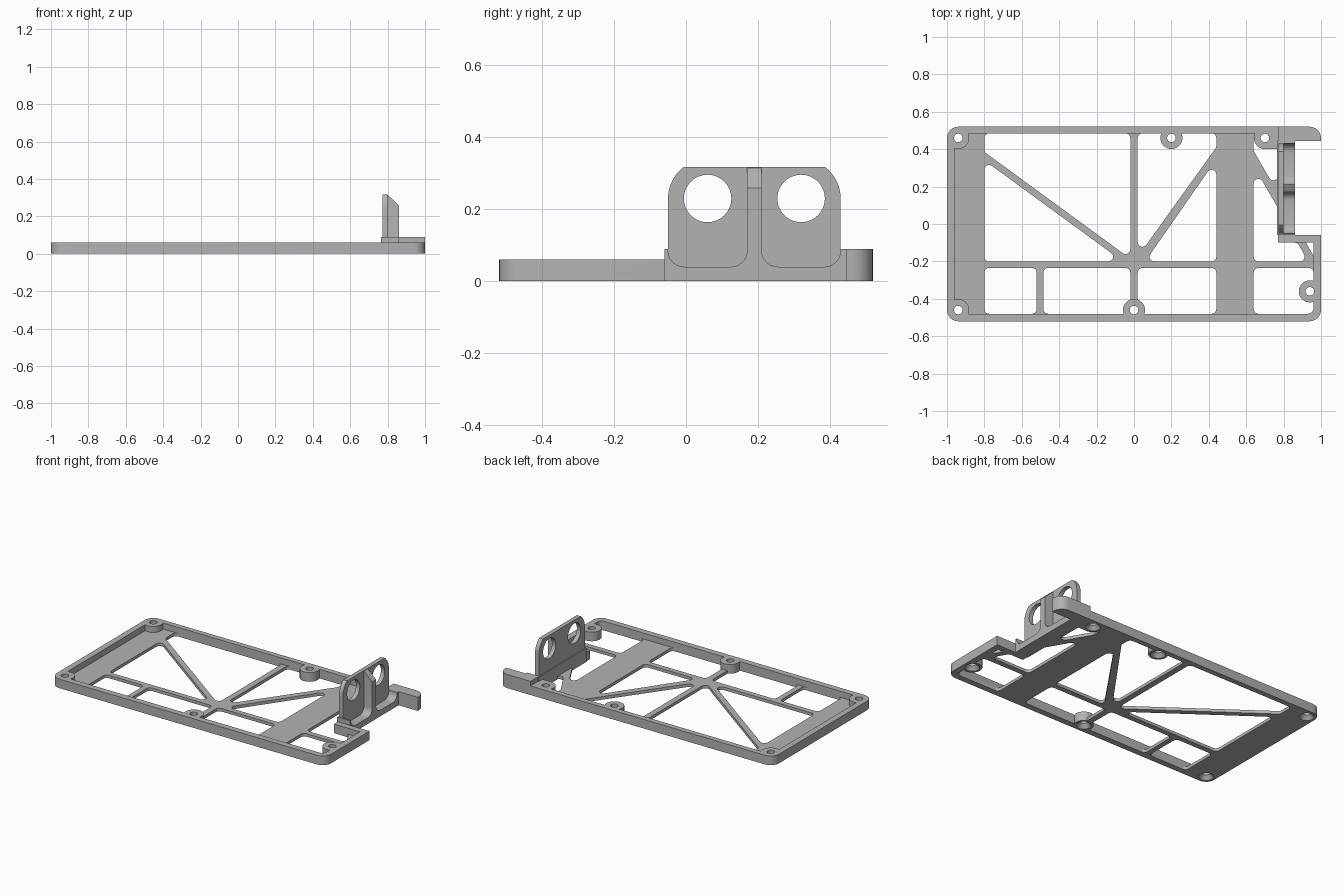
import bpy
import bmesh
from math import sin, cos, tan, pi
from mathutils import Vector

default_cube = bpy.data.objects.get("Cube")
if default_cube:
    bpy.data.objects.remove(default_cube, do_unlink=True)

grey = bpy.data.materials.new("plain grey")
grey.use_nodes = True
grey.diffuse_color = (0.45, 0.45, 0.45, 1)
grey.node_tree.nodes["Principled BSDF"].inputs["Base Color"].default_value = grey.diffuse_color


def rounded(points, default=0.0, steps=6):
    """Closed outline whose corners carry an optional third value as radius."""
    out = []
    count = len(points)
    for i, p in enumerate(points):
        corner = Vector(p[:2])
        radius = p[2] if len(p) > 2 else default
        if not radius:
            out.append(corner)
            continue
        a = (Vector(points[i - 1][:2]) - corner).normalized()
        b = (Vector(points[(i + 1) % count][:2]) - corner).normalized()
        half = a.angle(b) / 2
        centre = corner + (a + b).normalized() * radius / sin(half)
        start = corner + a * radius / tan(half) - centre
        end = corner + b * radius / tan(half) - centre
        sweep = start.angle(end)
        for k in range(steps + 1):
            t = k / steps
            out.append(centre + (start * sin((1 - t) * sweep) + end * sin(t * sweep)) / sin(sweep))
    return out


def circle(x, y, r, n=40):
    return [Vector((x + r * cos(2 * pi * i / n), y + r * sin(2 * pi * i / n))) for i in range(n)]


def rect(x0, y0, x1, y1):
    return [(x0, y0), (x1, y0), (x1, y1), (x0, y1)]


def prism(name, loops, low, high, axis="z"):
    """Extrude an outline with holes along the chosen axis."""
    place = {"z": lambda a, b, c: (a, b, c),
             "x": lambda a, b, c: (c, a, b),
             "y": lambda a, b, c: (a, c, b)}[axis]
    bm = bmesh.new()
    for loop in loops:
        verts = [bm.verts.new(place(p[0], p[1], low)) for p in loop]
        for i, v in enumerate(verts):
            bm.edges.new((verts[i - 1], v))
    bmesh.ops.triangle_fill(bm, use_beauty=True, edges=bm.edges[:])
    grown = bmesh.ops.extrude_face_region(bm, geom=bm.faces[:], use_keep_orig=True)
    moved = [g for g in grown["geom"] if isinstance(g, bmesh.types.BMVert)]
    bmesh.ops.translate(bm, verts=moved, vec=place(0, 0, high - low))
    bmesh.ops.recalc_face_normals(bm, faces=bm.faces[:])
    return finish(name, bm)


def finish(name, bm):
    mesh = bpy.data.meshes.new(name)
    bm.to_mesh(mesh)
    bm.free()
    mesh.materials.append(grey)
    obj = bpy.data.objects.new(name, mesh)
    bpy.context.collection.objects.link(obj)
    return obj


def combine(target, tool, operation):
    mod = target.modifiers.new(operation.lower(), "BOOLEAN")
    mod.operation = operation
    mod.solver = "EXACT"
    mod.object = tool
    bpy.context.view_layer.objects.active = target
    bpy.ops.object.modifier_apply(modifier=mod.name)
    bpy.data.objects.remove(tool, do_unlink=True)


# Outer outline with the notch for the bracket
outline = rounded([(-1, -0.52, 0.06), (1, -0.52, 0.06), (1, -0.06), (0.8, -0.06),
                   (0.8, 0.445), (1, 0.445), (1, 0.52, 0.06), (-1, 0.52, 0.06)])

# Thin floor: strips and braces are what remains between the windows
windows = [
    [(-0.8, 0.485), (-0.02, 0.485), (-0.02, -0.185), (-0.8, 0.385)],
    [(-0.8, 0.34), (-0.06, -0.2), (-0.8, -0.2)],
    [(0.02, -0.175), (0.02, 0.485), (0.44, 0.485), (0.44, 0.41)],
    [(0.06, -0.2), (0.44, 0.345), (0.44, -0.2)],
    [(0.64, 0.39), (0.64, 0.485), (0.77, 0.485), (0.77, 0.165)],
    [(0.64, 0.31), (0.77, 0.085), (0.77, -0.1), (0.875, -0.1), (0.93, -0.2), (0.64, -0.2)],
]
for x0, x1 in ((-0.8, -0.52), (-0.485, -0.02), (0.02, 0.44), (0.64, 0.96)):
    windows.append(rect(x0, -0.48, x1, -0.235))
holes = [rounded(w, 0.025) for w in windows]
holes.append([(0.96, -0.17), (0.96, -0.1), (0.92, -0.1)])
frame = prism("mounting_frame", [outline] + holes, 0, 0.02)

# Raised rim
inside = rounded([(-0.96, -0.48, 0.03), (0.96, -0.48, 0.03), (0.96, -0.1), (0.77, -0.1),
                  (0.77, 0.485), (-0.96, 0.485, 0.03)])
combine(frame, prism("rim", [outline, inside], 0, 0.06), "UNION")

# Screw bosses
screws = [(-0.94, 0.46), (-0.94, -0.46), (0, -0.46), (0.2, 0.46), (0.7, 0.46), (0.94, -0.36)]
for x, y in screws:
    combine(frame, prism("boss", [circle(x, y, 0.059)], 0, 0.06), "UNION")
combine(frame, prism("boss_web", [rect(0.7, 0.402, 0.78, 0.5)], 0, 0.06), "UNION")

# Taller block at the back corner
block = rounded([(0.77, 0.445), (1, 0.445), (1, 0.52, 0.06), (0.77, 0.52)])
combine(frame, prism("corner_block", [block], 0, 0.09), "UNION")

# Countersunk screw holes
for x, y in screws:
    combine(frame, prism("drill", [circle(x, y, 0.023)], -0.1, 0.2), "DIFFERENCE")
    bm = bmesh.new()
    bmesh.ops.create_cone(bm, cap_ends=True, segments=40, radius1=0.046, radius2=0.02, depth=0.03)
    bmesh.ops.translate(bm, verts=bm.verts[:], vec=(x, y, 0.013))
    combine(frame, finish("countersink", bm), "DIFFERENCE")

# Upright bracket plate with two round holes
shoulder = []
for i in range(9):
    a = i / 8 * 0.92
    shoulder.append((0.11 * cos(a), 0.23 + 0.11 * sin(a)))
plate = [(-0.05, 0.0), (0.43, 0.0)]
plate += [(0.32 + dx, z) for dx, z in shoulder]
plate += [(0.06 - dx, z) for dx, z in reversed(shoulder)]
eyes = [circle(y, 0.23, 0.066, 48) for y in (0.06, 0.32)]
bracket = prism("bracket_plate", [plate] + eyes, 0.772, 0.8, "x")

# Ledge under the plate
ledge = prism("bracket_ledge", [rect(0.765, -0.06, 0.8, 0.445)], 0, 0.09)

# Foot with two rounded pockets and a middle rib, its top sloped off
foot = rounded([(-0.06, 0), (0.445, 0), (0.445, 0.09), (0.43, 0.09), (0.43, 0.04, 0.045),
                (0.21, 0.04, 0.045), (0.21, 0.317), (0.17, 0.317), (0.17, 0.04, 0.045),
                (-0.05, 0.04, 0.045), (-0.05, 0.09), (-0.06, 0.09)])
rib = prism("bracket_foot_and_rib", [foot], 0.797, 0.86, "x")
slope = [(0.797, 0.318), (0.87, 0.249), (0.87, 0.4), (0.797, 0.4)]
combine(rib, prism("slope_cutter", [slope], -0.2, 0.6, "y"), "DIFFERENCE")

# Smooth the round walls, keep the edges crisp
for obj in (frame, bracket, ledge, rib):
    bpy.ops.object.select_all(action="DESELECT")
    obj.select_set(True)
    bpy.context.view_layer.objects.active = obj
    bpy.ops.object.shade_smooth_by_angle(angle=pi / 6)
